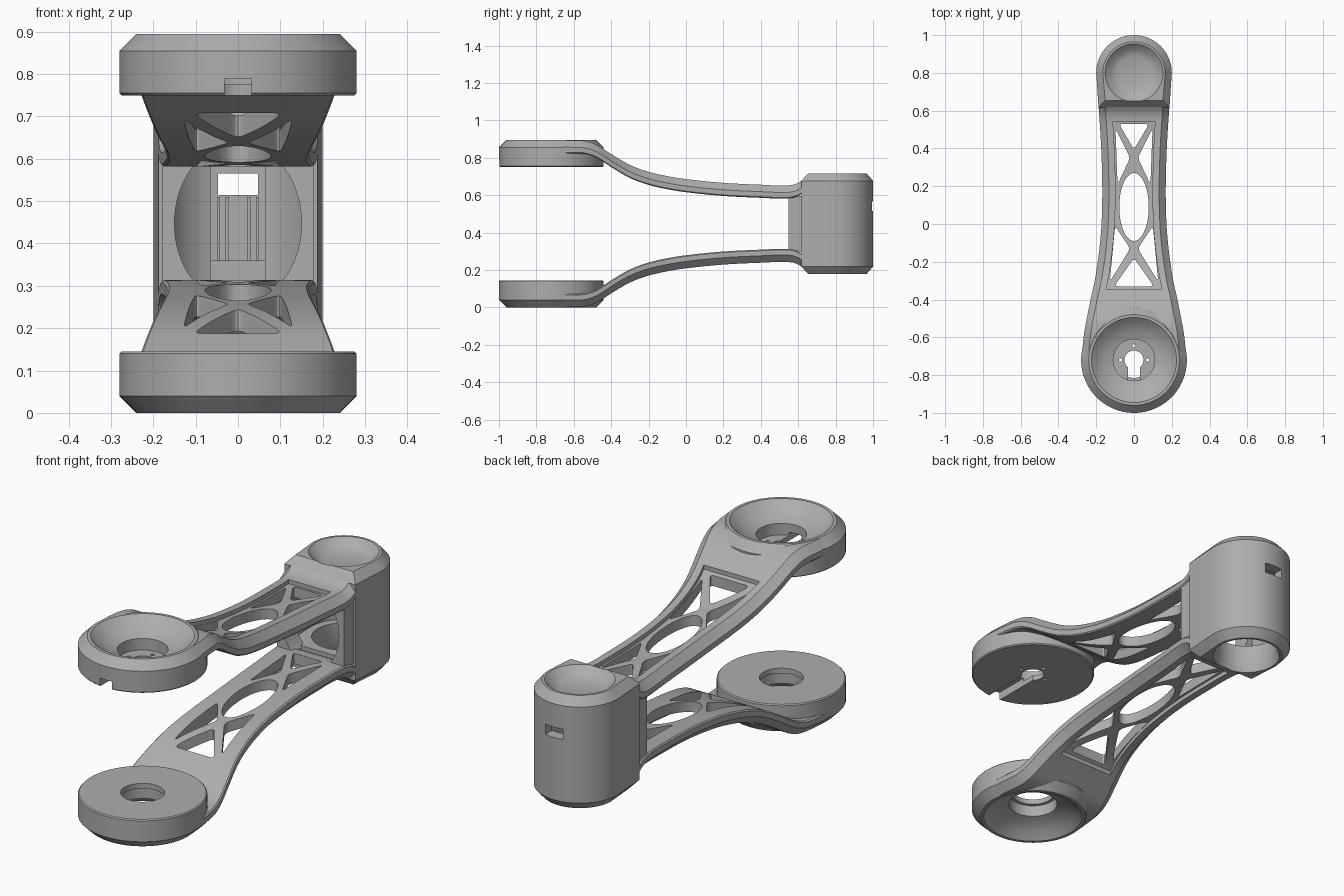
import bpy, bmesh, math
from mathutils import Vector

if "Cube" in bpy.data.objects:
    bpy.data.objects.remove(bpy.data.objects["Cube"])

H = 0.895                      # total height, arms mirror about H / 2
DISC_Y, HUB_Y = -0.72, 0.80    # centres of front disc and rear housing

grey = bpy.data.materials.new("satin grey")
grey.diffuse_color = (0.42, 0.42, 0.42, 1)
grey.use_nodes = True
grey.node_tree.nodes["Principled BSDF"].inputs["Base Color"].default_value = grey.diffuse_color


def loft(name, rings):
    """Closed solid through rings of equal point count."""
    bm = bmesh.new()
    vr = [[bm.verts.new(p) for p in r] for r in rings]
    n = len(rings[0])
    for a, b in zip(vr, vr[1:]):
        for i in range(n):
            bm.faces.new((a[i], a[(i + 1) % n], b[(i + 1) % n], b[i]))
    bm.faces.new(vr[0][::-1])
    bm.faces.new(vr[-1])
    bmesh.ops.recalc_face_normals(bm, faces=bm.faces)
    me = bpy.data.meshes.new(name)
    bm.to_mesh(me)
    bm.free()
    ob = bpy.data.objects.new(name, me)
    bpy.context.collection.objects.link(ob)
    me.materials.append(grey)
    return ob


def prism(name, pts, z0, z1):
    return loft(name, [[(x, y, z) for x, y in pts] for z in (z0, z1)])


def lathe(name, profile, cx, cy, n=72):
    return loft(name, [[(cx + r * math.cos(2 * math.pi * i / n),
                         cy + r * math.sin(2 * math.pi * i / n), z)
                        for i in range(n)] for r, z in profile])


def box(name, x0, x1, y0, y1, z0, z1):
    return prism(name, [(x0, y0), (x1, y0), (x1, y1), (x0, y1)], z0, z1)


def cut(ob, cutters):
    """Subtract each cutter from ob and delete it."""
    for c in cutters:
        m = ob.modifiers.new("cut", 'BOOLEAN')
        m.operation, m.solver, m.object = 'DIFFERENCE', 'EXACT', c
        dg = bpy.context.evaluated_depsgraph_get()
        me = bpy.data.meshes.new_from_object(ob.evaluated_get(dg))
        ob.modifiers.clear()
        ob.data = me
        bpy.data.objects.remove(c)


def curve(pts, t):
    """Smooth interpolation through (t, value) pairs."""
    t = min(max(t, pts[0][0]), pts[-1][0])
    k = next(i for i in range(len(pts) - 1) if t <= pts[i + 1][0])

    def slope(i):
        a, b = pts[max(i - 1, 0)], pts[min(i + 1, len(pts) - 1)]
        return (b[1] - a[1]) / (b[0] - a[0])
    (t0, v0), (t1, v1) = pts[k], pts[k + 1]
    d = t1 - t0
    u = (t - t0) / d
    return ((2*u**3 - 3*u**2 + 1) * v0 + (u**3 - 2*u**2 + u) * d * slope(k)
            + (3*u**2 - 2*u**3) * v1 + (u**3 - u**2) * d * slope(k + 1))


def rounded(pts, r=0.022, n=4):
    """Polygon with its corners rounded off."""
    out = []
    for i, p in enumerate(pts):
        p = Vector(p)
        a, b = [p + (Vector(q) - p).normalized() * r
                for q in (pts[i - 1], pts[(i + 1) % len(pts)])]
        for j in range(n + 1):
            u = j / n
            out.append(tuple(a * (1-u)**2 + p * 2*u*(1-u) + b * u*u))
    return out


# half width and top height of the arm along its length
WIDTH = [(-.72, .277), (-.6, .267), (-.5, .25), (-.4, .23), (-.3, .208), (-.2, .192),
         (-.1, .18), (0, .172), (.15, .168), (.3, .17), (.45, .176), (.6, .186), (.65, .19)]
TOP = [(-.72, .893), (-.6, .893), (-.53, .888), (-.47, .865), (-.4, .82), (-.3, .762),
       (-.2, .725), (-.1, .702), (0, .686), (.2, .666), (.4, .656), (.54, .652),
       (.6, .665), (.65, .705)]
THICK = 0.07


def outline(y0, y1, inset, n=56):
    ys = [y0 + (y1 - y0) * i / n for i in range(n + 1)]
    return ([(curve(WIDTH, y) - inset, y) for y in ys]
            + [(inset - curve(WIDTH, y), y) for y in reversed(ys)])


def truss_holes():
    eye = [(.078 * math.sin(t), .09 + .18 * math.cos(t))
           for t in (2 * math.pi * i / 40 for i in range(40))]
    polys = [eye, rounded([(-.08, .53), (.08, .53), (0, .395)]),
             rounded([(-.105, -.33), (.105, -.33), (0, -.18)])]
    for s in (1, -1):
        polys.append(rounded([(s*.098, .505), (s*.087, .21), (s*.02, .35)]))
        polys.append(rounded([(s*.1, -.01), (s*.128, -.305), (s*.02, -.13)]))
    return [prism("hole", p, -1, 1) for p in polys]


def dish_cutter():
    return lathe("dish", [(.11, .775), (.11, .83), (.15, .842), (.19, .864),
                          (.226, .8955), (.236, .91)], 0, DISC_Y)


def make_arm(name):
    # flat chamfered plate, pierced, then bent along the height curve
    arm = loft(name, [[(x, y, z) for x, y in outline(-.72, .65, i)]
                      for i, z in ((.006, -THICK), (0, -.064), (0, -.037), (.035, 0))])
    recess = prism("recess", outline(-.345, .54, .07, 24), -.02, .1)
    cut(arm, [recess] + truss_holes())
    bm = bmesh.new()
    bm.from_mesh(arm.data)
    bmesh.ops.triangulate(bm, faces=bm.faces)
    for i in range(1, 56):
        bmesh.ops.bisect_plane(bm, geom=bm.verts[:] + bm.edges[:] + bm.faces[:], dist=1e-5,
                               plane_co=(0, -.72 + 1.37 * i / 56, 0), plane_no=(0, 1, 0))
    for v in bm.verts:
        v.co.z += curve(TOP, v.co.y)
    bm.to_mesh(arm.data)
    bm.free()
    cut(arm, [dish_cutter()])
    return arm


def make_disc(name):
    disc = lathe(name, [(.275, .75), (.28, .755), (.28, .855), (.24, .895)], 0, DISC_Y, 96)
    cut(disc, [dish_cutter()])
    return disc


def flip(ob):
    """Mirror about mid height."""
    for v in ob.data.vertices:
        v.co.z = H - v.co.z
    ob.data.flip_normals()


# upper arm and disc with keyhole, wire slot and screw holes
parts = [make_arm("upper_arm"), make_disc("upper_disc")]
cut(parts[1], [lathe("keyhole", [(.05, .7), (.05, .85)], 0, DISC_Y, 32),
               box("slot", -.032, .032, -1.1, DISC_Y, .7, .79)]
    + [lathe("screw", [(.009, .7), (.009, .85)], x, y, 12)
       for x, y in ((.072, DISC_Y), (-.072, DISC_Y), (0, DISC_Y + .075))])

# lower arm and disc with a plain through hole
parts += [make_arm("lower_arm"), make_disc("lower_disc")]
cut(parts[3], [lathe("bore", [(.095, .7), (.095, .85)], 0, DISC_Y, 64)])
flip(parts[2])
flip(parts[3])


def hub_outline(inset, front, n=48):
    r = .2 - inset
    return ([(r * math.cos(math.pi * i / n), HUB_Y + r * math.sin(math.pi * i / n))
             for i in range(n + 1)]
            + [(inset - .188, front), (.188 - inset, front)])


# rear housing: U-shaped shell, dished lid, open base, rear window
hub = loft("rear_housing", [[(x, y, z) for x, y in hub_outline(i, .618 + i)]
                            for i, z in ((.035, .178), (0, .218), (0, .677), (.035, .717))])
cut(hub, [prism("cavity", hub_outline(.025, .5), .31, .585),
          lathe("lid_dish", [(.09, .672), (.12, .684), (.154, .7175), (.164, .73)], 0, HUB_Y),
          lathe("base_hole", [(.156, .17), (.14, .21), (.14, .4)], 0, HUB_Y),
          box("window", -.047, .047, .9, 1.1, .515, .565)])
parts.append(hub)

# front collar with oval mouth joining the two arms
collar = box("front_collar", -.178, .178, .547, .64, .3, .595)
mouth = loft("mouth", [[(.15 * math.cos(2 * math.pi * i / 64), y,
                         H / 2 + .19 * math.sin(2 * math.pi * i / 64))
                        for i in range(64)] for y in (.4, .8)])
cut(collar, [mouth])
parts.append(collar)

# panel, ribs and ledge on the inner back wall
panel = box("back_panel", -.065, .065, .945, .985, .305, .59)
cut(panel, [box("window", -.047, .047, .9, 1.1, .515, .565)])
parts.append(panel)
for s in (1, -1):
    for x in (.025, .046):
        parts.append(box("panel_rib", s*x - .004, s*x + .004, .932, .95, .36, .51))
parts.append(box("panel_ledge", -.065, .065, .915, .95, .305, .36))

# smooth shading with crisp edges
bpy.ops.object.select_all(action='DESELECT')
for ob in parts:
    ob.select_set(True)
bpy.context.view_layer.objects.active = parts[0]
bpy.ops.object.shade_smooth_by_angle(angle=math.radians(25))
